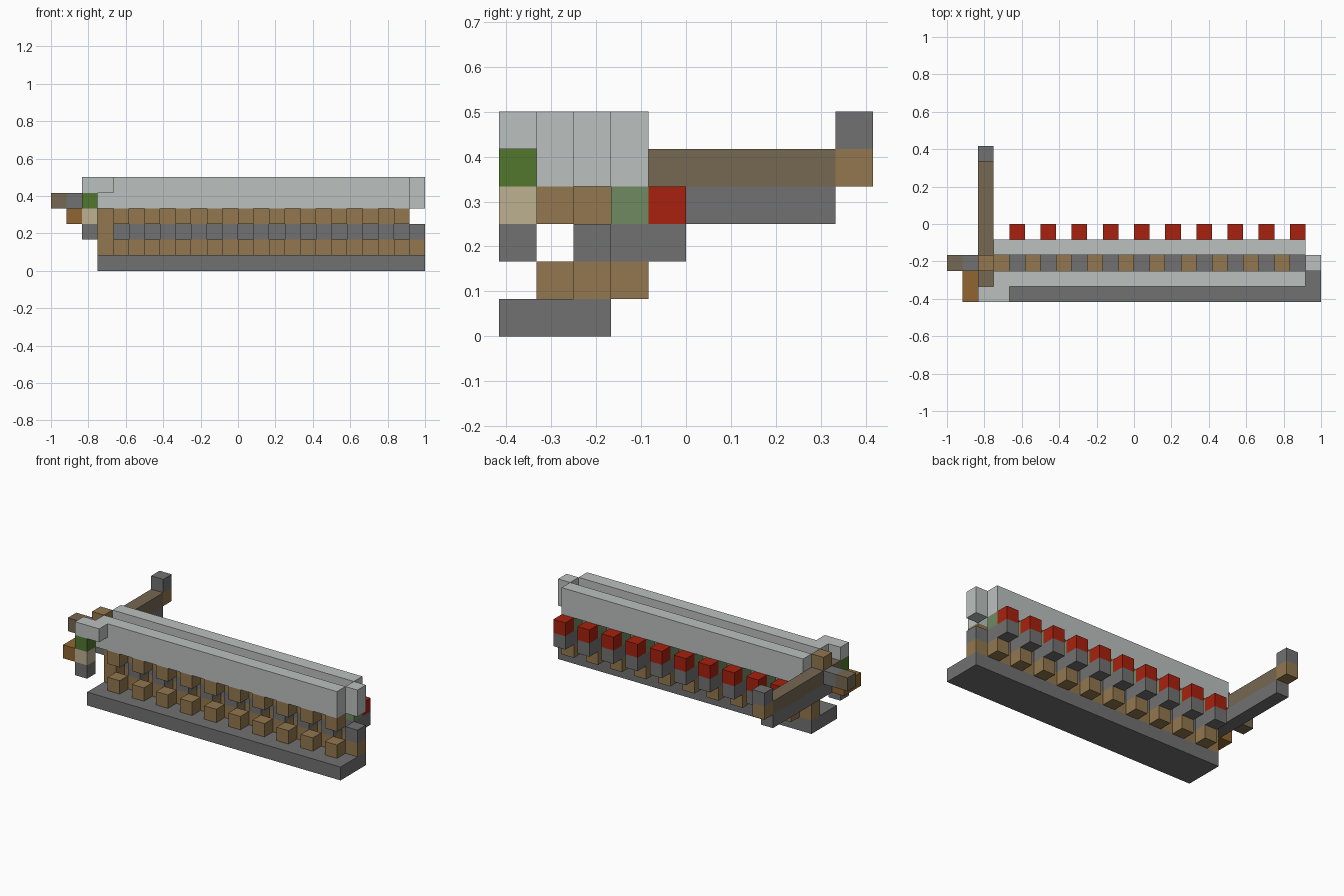
import bpy
import bmesh

if "Cube" in bpy.data.objects:
    bpy.data.objects.remove(bpy.data.objects["Cube"], do_unlink=True)

U = 1 / 12  # edge of one block; the model is 24 x 10 x 6 blocks


def linear(c):
    c /= 255
    return c / 12.92 if c <= 0.04045 else ((c + 0.055) / 1.055) ** 2.4


def material(name, r, g, b):
    m = bpy.data.materials.new(name)
    col = (linear(r), linear(g), linear(b), 1)
    m.diffuse_color = col
    m.use_nodes = True
    bsdf = next(n for n in m.node_tree.nodes if n.type == 'BSDF_PRINCIPLED')
    bsdf.inputs["Base Color"].default_value = col
    bsdf.inputs["Roughness"].default_value = 0.9
    return m


stone = material("stone grey", 113, 113, 113)
pale = material("pale grey", 187, 192, 191)
wood = material("wood brown", 146, 119, 78)
dull = material("dull brown", 118, 104, 82)
amber = material("amber brown", 144, 101, 48)
beige = material("beige", 189, 177, 145)
green = material("leaf green", 82, 118, 45)
sage = material("sage green", 110, 138, 96)
red = material("red", 167, 33, 15)


def blocks(name, mat, *spans):
    """Join boxes; each span is (first cell, size in cells) on the block grid."""
    bm = bmesh.new()
    for (x, y, z), (w, d, h) in spans:
        verts = bmesh.ops.create_cube(bm, size=1)["verts"]
        for v in verts:
            v.co.x = (x + w / 2 + v.co.x * w - 12) * U
            v.co.y = (y + d / 2 + v.co.y * d - 5) * U
            v.co.z = (z + h / 2 + v.co.z * h) * U
    mesh = bpy.data.meshes.new(name)
    bm.to_mesh(mesh)
    bm.free()
    mesh.materials.append(mat)
    ob = bpy.data.objects.new(name, mesh)
    bpy.context.collection.objects.link(ob)


def row(name, mat, xs, y, z, depth=1):
    blocks(name, mat, *[((x, y, z), (1, depth, 1)) for x in xs])


even = range(4, 23, 2)
odd = range(5, 24, 2)

# Base slab and the two long walls
blocks("base", stone, ((3, 0, 0), (21, 3, 1)))
blocks("front_wall", pale, ((3, 1, 4), (20, 1, 2)))
blocks("back_wall", pale, ((3, 3, 4), (20, 1, 2)))
blocks("wall_end", pale, ((23, 2, 4), (1, 1, 2)))
blocks("wall_hook", pale, ((2, 0, 5), (2, 1, 1)))

# Staggered blocks between base and walls
row("lower_front_blocks", wood, even, 1, 1)
row("lower_back_blocks", wood, even, 3, 1)
row("lower_middle_blocks", wood, odd, 2, 1)
row("middle_blocks", stone, odd, 2, 2)
row("back_shelf_blocks", stone, even, 3, 2, depth=2)
row("upper_front_blocks", wood, even, 1, 3)
row("upper_middle_blocks", wood, odd[:-1], 2, 3)
row("sage_blocks", sage, even, 3, 3)
row("red_blocks", red, even, 4, 3)
blocks("end_column", wood, ((3, 2, 1), (1, 1, 3)))

# Stack at the front right corner
blocks("stack_foot", stone, ((2, 0, 2), (1, 1, 1)))
blocks("stack_middle", beige, ((2, 0, 3), (1, 1, 1)))
blocks("stack_top", green, ((2, 0, 4), (1, 1, 1)))
blocks("amber_step", amber, ((1, 0, 3), (1, 2, 1)))

# Arm reaching backwards, with its side stub
blocks("arm", dull, ((2, 1, 4), (1, 1, 1)), ((2, 3, 4), (1, 6, 1)))
blocks("arm_joint", wood, ((2, 2, 4), (1, 1, 2)))
blocks("arm_underside", stone, ((2, 2, 3), (1, 7, 1)))
blocks("arm_tip", wood, ((2, 9, 4), (1, 1, 1)))
blocks("arm_tip_cap", stone, ((2, 9, 5), (1, 1, 1)))
blocks("stub", stone, ((1, 2, 4), (1, 1, 1)))
blocks("stub_tip", dull, ((0, 2, 4), (1, 1, 1)))
